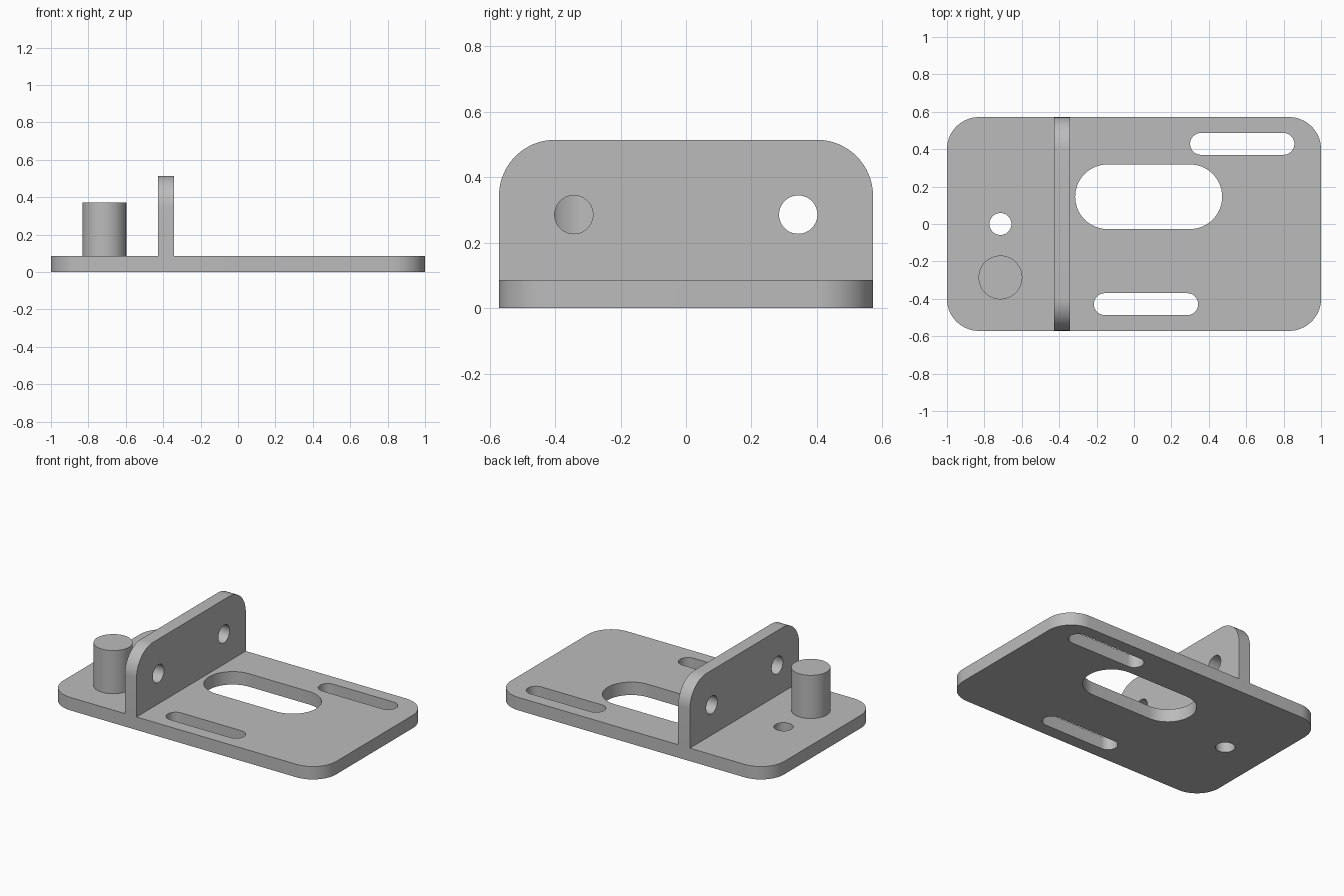
import bpy, math
from mathutils import Matrix

if "Cube" in bpy.data.objects:
    bpy.data.objects.remove(bpy.data.objects["Cube"])

U = 2 / 70          # one design unit; the plate is 70 units long
T = 3 * U           # plate thickness

grey = bpy.data.materials.new("plain grey")
grey.diffuse_color = (0.5, 0.5, 0.5, 1)
grey.use_nodes = True
grey.node_tree.nodes["Principled BSDF"].inputs["Base Color"].default_value = grey.diffuse_color


def rounded(x0, x1, y0, y1, radii, steps=16):
    """Rectangle outline; radii run from lower left, counter-clockwise."""
    pts = []
    corners = [(x0, y0, 1, 1), (x1, y0, -1, 1), (x1, y1, -1, -1), (x0, y1, 1, -1)]
    for i, ((x, y, sx, sy), r) in enumerate(zip(corners, radii)):
        if r == 0:
            pts.append((x, y))
            continue
        for k in range(steps + 1):
            a = math.pi + (i + k / steps) * math.pi / 2
            p = (x + sx * r + r * math.cos(a), y + sy * r + r * math.sin(a))
            if not pts or math.dist(p, pts[-1]) > 1e-5:
                pts.append(p)
    if math.dist(pts[0], pts[-1]) < 1e-5:
        pts.pop()
    return pts


def slot(cx, cy, length, r):
    return rounded(cx - length / 2, cx + length / 2, cy - r, cy + r, [r] * 4)


def slab(name, outlines, depth, matrix):
    """Extrude the first outline, with the others as holes, from 0 to depth."""
    curve = bpy.data.curves.new(name, 'CURVE')
    curve.dimensions = '2D'
    curve.fill_mode = 'BOTH'
    curve.extrude = depth * U / 2
    for pts in outlines:
        s = curve.splines.new('POLY')
        s.points.add(len(pts) - 1)
        for p, (x, y) in zip(s.points, pts):
            p.co = (x * U, y * U, 0, 1)
        s.use_cyclic_u = True
    ob = bpy.data.objects.new(name, curve)
    bpy.context.collection.objects.link(ob)
    bpy.ops.object.select_all(action='DESELECT')
    ob.select_set(True)
    bpy.context.view_layer.objects.active = ob
    bpy.ops.object.convert(target='MESH')
    ob = bpy.context.object
    ob.data.transform(matrix @ Matrix.Translation((0, 0, depth * U / 2)))
    # weld caps to walls and face everything outward
    bpy.ops.object.mode_set(mode='EDIT')
    bpy.ops.mesh.select_all(action='SELECT')
    bpy.ops.mesh.remove_doubles(threshold=1e-5)
    bpy.ops.mesh.normals_make_consistent(inside=False)
    bpy.ops.object.mode_set(mode='OBJECT')
    ob.data.materials.clear()
    ob.data.materials.append(grey)
    bpy.ops.object.shade_smooth_by_angle(angle=math.radians(30))
    return ob


# base plate with slots and a round hole
slab("base_plate", [
    rounded(-35, 35, -20, 20, [6] * 4),
    slot(2.75, 5.1, 27.5, 6.05),
    slot(20.25, 15, 19.5, 2.05),
    slot(2.25, -15, 19.5, 2.05),
    slot(-25, 0, 4.1, 2.05),
], 3, Matrix.Identity(4))

# upright wall: profile x -> world y, profile y -> world z, depth -> world x
upright = Matrix(((0, 0, 1, -15 * U), (1, 0, 0, 0), (0, 1, 0, 0), (0, 0, 0, 1)))
slab("upright_wall", [
    rounded(-20, 20, 3, 18, [0, 0, 6, 6]),
    slot(-12, 10, 4.1, 2.05),
    slot(12, 10, 4.1, 2.05),
], 3, upright)

# round post standing on the plate
slab("round_post", [slot(-25, -10, 8.2, 4.1)], 10, Matrix.Translation((0, 0, T)))
